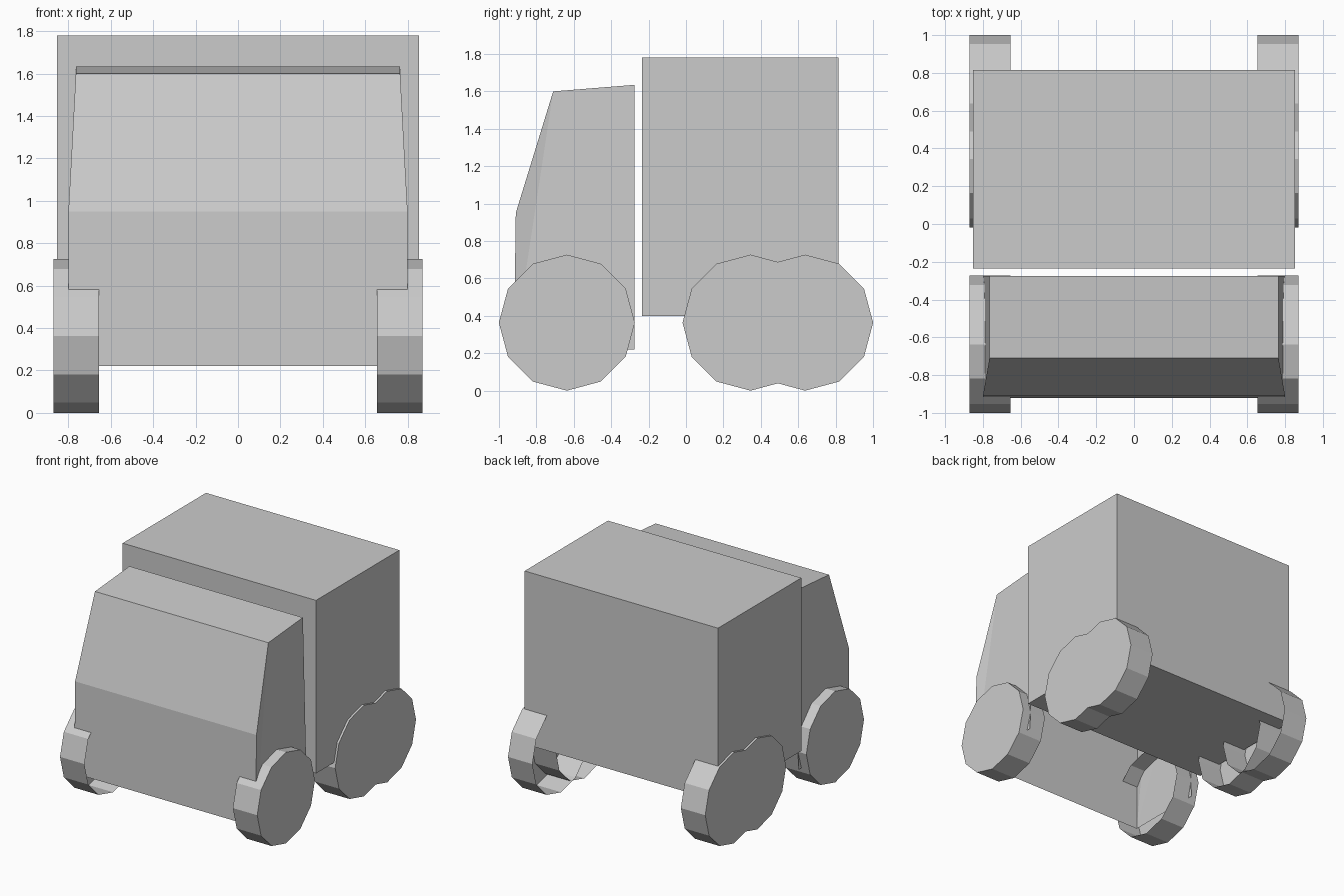
import bpy, bmesh, math

if "Cube" in bpy.data.objects:
    bpy.data.objects.remove(bpy.data.objects["Cube"])


def make_object(name, bm):
    mesh = bpy.data.meshes.new(name)
    bm.to_mesh(mesh)
    bm.free()
    obj = bpy.data.objects.new(name, mesh)
    bpy.context.collection.objects.link(obj)
    return obj


def cargo_box(half_w, y0, y1, z0, z1):
    bm = bmesh.new()
    bmesh.ops.create_cube(bm, size=1)
    for v in bm.verts:
        v.co.x *= 2 * half_w
        v.co.y = (y0 + y1) / 2 + v.co.y * (y1 - y0)
        v.co.z = (z0 + z1) / 2 + v.co.z * (z1 - z0)
    make_object("cargo_box", bm)


def cab(profile):
    # Shell open at the bottom and back; profile rows are half width, y, z
    bm = bmesh.new()
    right = [bm.verts.new((x, y, z)) for x, y, z in profile]
    left = [bm.verts.new((-x, y, z)) for x, y, z in profile]
    for i in range(3):  # front, windscreen, roof
        bm.faces.new((left[i], right[i], right[i + 1], left[i + 1]))
    for s in (right, left):  # side walls
        for ids in ((0, 2, 1), (0, 3, 2), (0, 4, 3)):
            loop = [s[i] for i in ids]
            bm.faces.new(loop[::-1] if s is right else loop)
    make_object("cab", bm)


def wheel(name, side, y, r=0.3635, x_in=0.655, x_out=0.87):
    # Twelve-sided tread with an outer disc, open on the inner side
    bm = bmesh.new()
    rings = []
    for x in (x_in, x_out):
        rings.append([bm.verts.new((side * x, y + r * math.cos(a), r + r * math.sin(a)))
                      for a in (math.tau * i / 12 for i in range(12))])
    inner, outer = rings
    for i in range(12):
        j = (i + 1) % 12
        quad = [inner[i], outer[i], outer[j], inner[j]]
        bm.faces.new(quad if side < 0 else quad[::-1])
    bm.faces.new(outer if side > 0 else outer[::-1])
    bmesh.ops.recalc_face_normals(bm, faces=bm.faces)
    make_object(name, bm)


# Body
cargo_box(0.853, -0.235, 0.815, 0.40, 1.78)
cab([(0.80, -0.92, 0.22), (0.80, -0.91, 0.95), (0.765, -0.71, 1.60),
     (0.765, -0.275, 1.635), (0.80, -0.275, 0.22)])

# Wheels: one front axle, two overlapping rear axles
for side, label in ((-1, "left"), (1, "right")):
    for axle, y in (("front", -0.637), ("middle", 0.345), ("rear", 0.637)):
        wheel(f"{axle}_wheel_{label}", side, y)
